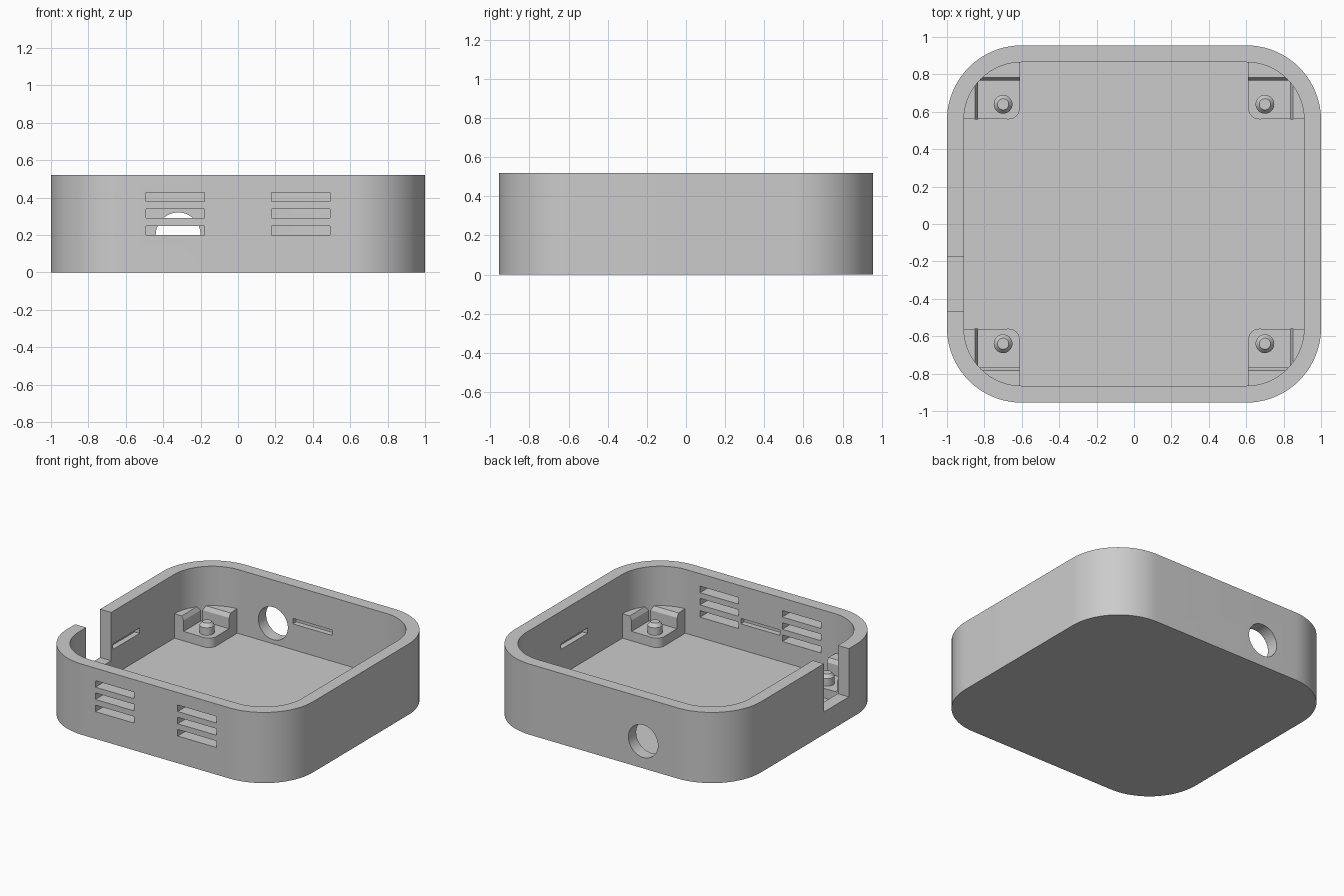
import bpy, bmesh
from math import sin, cos, pi, asin, radians

if "Cube" in bpy.data.objects:
    bpy.data.objects.remove(bpy.data.objects["Cube"], do_unlink=True)

HALF_X, HALF_Y, HEIGHT = 1.0, 0.955, 0.52
WALL, FLOOR, RADIUS = 0.09, 0.05, 0.4
CX, CY = HALF_X - RADIUS, HALF_Y - RADIUS      # centre of a corner arc

grey = bpy.data.materials.new("light_grey_plastic")
grey.use_nodes = True
grey.diffuse_color = (0.6, 0.6, 0.6, 1)
grey.node_tree.nodes["Principled BSDF"].inputs["Base Color"].default_value = (0.6, 0.6, 0.6, 1)


def arc(cx, cy, r, start, end, steps):
    """Points along a circular arc, angles in radians."""
    angles = [start + (end - start) * i / steps for i in range(steps + 1)]
    return [(cx + r * cos(a), cy + r * sin(a)) for a in angles]


def loft(name, levels):
    """Closed solid through a stack of (outline, z) levels."""
    bm = bmesh.new()
    rings = [[bm.verts.new((x, y, z)) for x, y in outline] for outline, z in levels]
    for low, high in zip(rings, rings[1:]):
        for i in range(len(low)):
            j = (i + 1) % len(low)
            bm.faces.new((low[i], low[j], high[j], high[i]))
    bm.faces.new(rings[0])
    bm.faces.new(rings[-1])
    bmesh.ops.recalc_face_normals(bm, faces=bm.faces)
    mesh = bpy.data.meshes.new(name)
    bm.to_mesh(mesh)
    bm.free()
    mesh.materials.append(grey)
    obj = bpy.data.objects.new(name, mesh)
    bpy.context.collection.objects.link(obj)
    return obj


def smooth(obj):
    bpy.ops.object.select_all(action='DESELECT')
    obj.select_set(True)
    bpy.context.view_layer.objects.active = obj
    bpy.ops.object.shade_smooth_by_angle(angle=radians(25))


def mirror_to_corners(obj):
    smooth(obj)
    mod = obj.modifiers.new("four_corners", 'MIRROR')
    mod.use_axis = (True, True, False)
    mod.use_mirror_merge = False


def box(name, x0, x1, y0, y1, z0, z1):
    outline = [(x0, y0), (x1, y0), (x1, y1), (x0, y1)]
    return loft(name, [(outline, z0), (outline, z1)])


def tray_outline(inset):
    points = []
    for k, (sx, sy) in enumerate([(1, 1), (-1, 1), (-1, -1), (1, -1)]):
        points += arc(sx * CX, sy * CY, RADIUS - inset, k * pi / 2, (k + 1) * pi / 2, 20)
    return points


# Open tray with rounded corners
outer, inner = tray_outline(0), tray_outline(WALL)
shell = loft("tray_shell", [(outer, 0), (outer, HEIGHT), (inner, HEIGHT), (inner, FLOOR)])

# Cutters: vents, cable notch, round port, inner snap grooves
cutters = []
for side in (-1, 1):
    mid = side * 0.335
    for z in (0.2, 0.29, 0.38):
        cutters.append(box("vent_cutter", mid - 0.157, mid + 0.157, -1.1, -0.8, z, z + 0.048))
    ix, iy = side * (HALF_X - WALL), side * (HALF_Y - WALL)
    cutters.append(box("groove_cutter", -0.16, 0.16, *sorted((iy - side * 0.05, iy + side * 0.04)), 0.24, 0.28))
    cutters.append(box("groove_cutter", *sorted((ix - side * 0.05, ix + side * 0.04)), -0.155, 0.155, 0.24, 0.28))
cutters.append(box("notch_cutter", -1.1, -0.85, -0.465, -0.175, 0.165, 0.7))
port = loft("port_cutter", [(arc(0, 0, 0.12, 0, 2 * pi * 47 / 48, 47), z) for z in (-0.2, 0.2)])
port.rotation_euler.x = pi / 2
port.location = (-0.32, 0.93, 0.2)
cutters.append(port)

bpy.context.view_layer.objects.active = shell
for cutter in cutters:
    cutter.hide_render = True
    mod = shell.modifiers.new("cut", 'BOOLEAN')
    mod.operation, mod.solver, mod.object = 'DIFFERENCE', 'EXACT', cutter
    bpy.ops.object.modifier_apply(modifier=mod.name)
    bpy.data.objects.remove(cutter, do_unlink=True)
smooth(shell)

# Corner pads, sunk slightly into the walls
PAD_X, PAD_Y, PAD_TOP, STOP_TOP = 0.61, 0.56, 0.12, 0.23
SINK = RADIUS - WALL + 0.02
pad = arc(PAD_X + 0.06, PAD_Y + 0.06, 0.06, pi, 1.5 * pi, 8) + arc(CX, CY, SINK, 0.02, pi / 2 - 0.04, 16)
mirror_to_corners(loft("corner_pad", [(pad, FLOOR - 0.02), (pad, PAD_TOP)]))


# Raised stops along the two outer edges of each pad, with a lead-in at the top
def back_stop(edge):
    start = asin((edge - CY) / SINK)
    return [(PAD_X, edge)] + arc(CX, CY, SINK, start, pi / 2 - 0.04, 12)


def side_stop(edge):
    start = asin((edge - CX) / SINK)
    return [(edge, PAD_Y)] + [(CX + y, CY + x) for x, y in arc(0, 0, SINK, start, pi / 2 - 0.02, 12)]


for name, outline, edge in (("back_stop", back_stop, 0.768), ("side_stop", side_stop, 0.835)):
    mirror_to_corners(loft(name, [(outline(edge), FLOOR), (outline(edge), STOP_TOP - 0.03),
                                  (outline(edge + 0.016), STOP_TOP)]))

# Locating posts with tapered tips
post = [(0.05, PAD_TOP - 0.02), (0.05, 0.175), (0.03, 0.2)]
mirror_to_corners(loft("locating_post", [(arc(0.7, 0.64, r, 0, 2 * pi * 31 / 32, 31), z) for r, z in post]))
